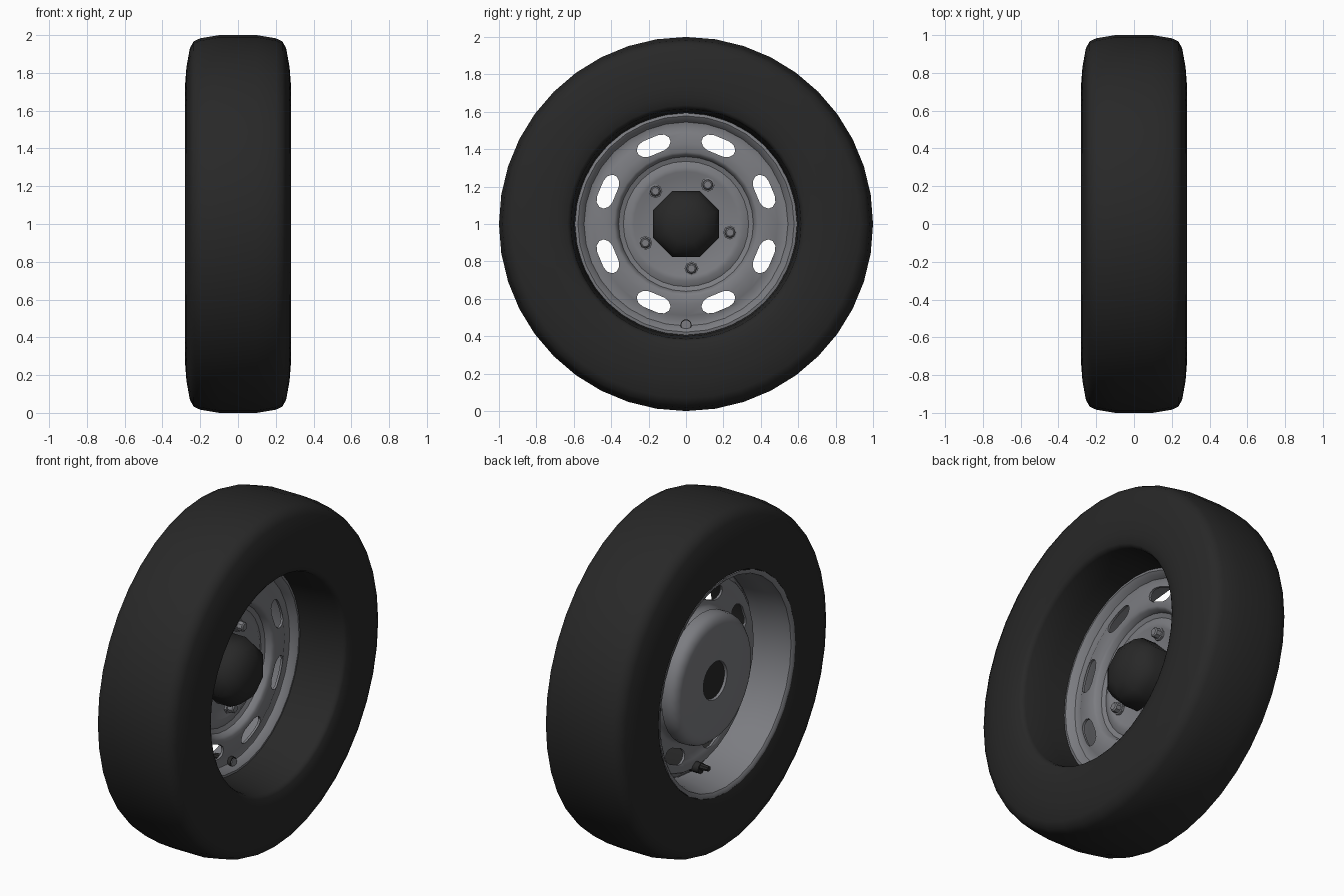
import bpy, bmesh, math
from mathutils import Matrix, Vector

cube = bpy.data.objects.get("Cube")
if cube:
    bpy.data.objects.remove(cube, do_unlink=True)

CENTRE = Vector((0, 0, 1))


def material(name, colour):
    m = bpy.data.materials.new(name)
    m.diffuse_color = (*colour, 1)
    m.use_nodes = True
    bsdf = m.node_tree.nodes["Principled BSDF"]
    bsdf.inputs["Base Color"].default_value = (*colour, 1)
    bsdf.inputs["Roughness"].default_value = 0.7
    return m


RUBBER = material("black rubber", (0.021, 0.021, 0.021))
STEEL = material("grey steel", (0.2, 0.203, 0.22))


def shade(ob, degrees):
    ob.data.shade_smooth()
    ob.data.set_sharp_from_angle(angle=math.radians(degrees))


def finish(name, bm, mat, degrees=40):
    bmesh.ops.recalc_face_normals(bm, faces=bm.faces)
    mesh = bpy.data.meshes.new(name)
    bm.to_mesh(mesh)
    bm.free()
    mesh.materials.append(mat)
    ob = bpy.data.objects.new(name, mesh)
    bpy.context.collection.objects.link(ob)
    shade(ob, degrees)
    return ob


def lathe(name, profile, mat, sides=32, closed=True, degrees=40, turn=0.0, y=0, z=0):
    """Turn (x, radius) points about an axle parallel to x."""
    bm = bmesh.new()
    rings = []
    for x, r in profile:
        if r == 0:
            rings.append([bm.verts.new(CENTRE + Vector((x, y, z)))] * sides)
            continue
        rings.append([bm.verts.new(CENTRE + Vector((x, y + r * math.cos(a), z + r * math.sin(a))))
                      for a in (turn + math.tau * i / sides for i in range(sides))])
    pairs = list(zip(rings, rings[1:]))
    if closed:
        pairs.append((rings[-1], rings[0]))
    for p, q in pairs:
        for i in range(sides):
            j = (i + 1) % sides
            corners = list(dict.fromkeys((p[i], p[j], q[j], q[i])))
            if len(corners) > 2:
                bm.faces.new(corners)
    return finish(name, bm, mat, degrees)


# Tyre: rounded tread and sidewalls, with a deep dark tunnel on the outer side
half = [(0.10, 1.0), (0.20, 0.983), (0.235, 0.967), (0.255, 0.93),
        (0.273, 0.83), (0.28, 0.74), (0.277, 0.68), (0.266, 0.635)]
left_bead = [(0.258, 0.622), (0.24, 0.615), (0.1, 0.6), (-0.03, 0.592)]
right_bead = [(-0.06, 0.63), (-0.255, 0.63)]
tyre = lathe("tyre", half + left_bead + right_bead + [(-x, r) for x, r in reversed(half)],
             RUBBER, 40, degrees=50)

# Rim barrel on the inner side
barrel_inner = [(-0.268, 0.622), (-0.258, 0.608), (-0.22, 0.603), (-0.18, 0.592),
                (-0.1, 0.58), (-0.03, 0.577)]
lathe("rim_barrel", barrel_inner + [(x, r + 0.012) for x, r in reversed(barrel_inner)], STEEL)

# Pressed wheel disc
face = [(-0.012, 0.594), (-0.008, 0.578), (-0.02, 0.562), (-0.045, 0.545), (-0.052, 0.515),
        (-0.04, 0.49), (-0.034, 0.43), (-0.035, 0.385), (-0.045, 0.37), (-0.075, 0.36),
        (-0.085, 0.335), (-0.07, 0.305), (-0.072, 0.28), (-0.085, 0.25), (-0.085, 0.14)]
disc = lathe("wheel_disc", face + [(x - 0.014, r) for x, r in reversed(face)], STEEL)

# Eight slot cutters around the disc
bm = bmesh.new()
outline = [(0.045, 0.044), (0.075, 0.034), (0.093, 0.012)]
outline += [(u, -v) for u, v in reversed(outline)]
outline += [(-u, -v) for u, v in outline]
for k in range(8):
    spin = Matrix.Rotation(math.tau * (k + 0.5) / 8, 3, 'X')
    base = bm.faces.new([bm.verts.new(CENTRE + spin @ Vector((-0.12, u, 0.452 + v)))
                         for u, v in outline])
    top = bmesh.ops.extrude_face_region(bm, geom=[base])["geom"]
    bmesh.ops.translate(bm, vec=(0.16, 0, 0),
                        verts=[g for g in top if isinstance(g, bmesh.types.BMVert)])
cutter = finish("slot_cutter", bm, STEEL)
cutter.hide_render = True
cut = disc.modifiers.new("slots", 'BOOLEAN')
cut.object = cutter
cut.operation = 'DIFFERENCE'
cut.solver = 'EXACT'
bpy.context.view_layer.objects.active = disc
bpy.ops.object.modifier_apply(modifier="slots")
bpy.data.objects.remove(cutter, do_unlink=True)
shade(disc, 40)

# Brake drum with a recessed dark bore
lathe("brake_drum", [(-0.172, 0.105), (-0.19, 0.11), (-0.19, 0.315), (-0.182, 0.345),
                     (-0.16, 0.366), (-0.13, 0.373), (-0.1, 0.373), (-0.1, 0.105)], STEEL)
lathe("drum_bore", [(-0.176, 0), (-0.176, 0.108), (-0.11, 0.108), (-0.11, 0)],
      RUBBER, 16, closed=False)

# Domed centre cap
lathe("centre_cap", [(-0.09, 0), (-0.09, 0.192), (0.0, 0.192), (0.055, 0.165),
                     (0.095, 0.105), (0.11, 0)],
      RUBBER, 8, closed=False, degrees=55, turn=math.pi / 8)

# Five wheel nuts, each a washer under a hexagon
for k in range(5):
    a = math.radians(61 + 72 * k)
    lathe(f"wheel_nut_{k + 1}", [(-0.09, 0), (-0.09, 0.037), (-0.072, 0.037), (-0.07, 0.029),
                                 (-0.042, 0.027), (-0.036, 0.02), (-0.036, 0)],
          STEEL, 8, closed=False, y=0.24 * math.cos(a), z=0.24 * math.sin(a))

# Tyre valve through the bottom of the disc
lathe("valve_seat", [(-0.1, 0), (-0.1, 0.031), (-0.03, 0.031), (-0.03, 0)],
      RUBBER, 10, closed=False, z=-0.54)
lathe("valve_face", [(-0.032, 0), (-0.032, 0.025), (-0.025, 0.025), (-0.025, 0)],
      STEEL, 10, closed=False, z=-0.54)
lathe("valve_stem", [(-0.15, 0), (-0.15, 0.015), (-0.09, 0.02), (-0.09, 0)],
      RUBBER, 8, closed=False, z=-0.53)
